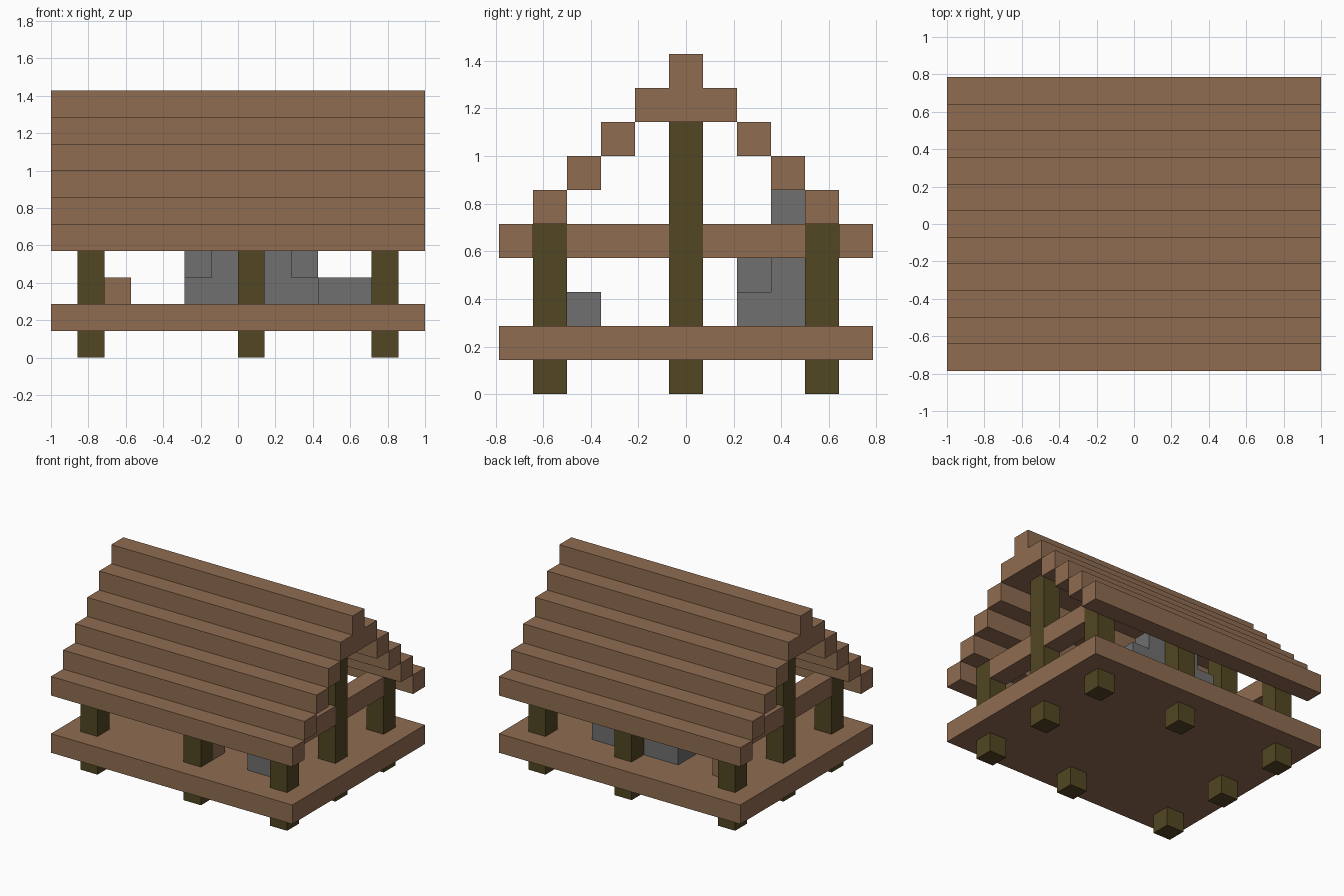
import bpy

U = 2 / 14             # one block
NX, NY = 14, 11        # footprint in blocks

cube = bpy.data.objects.get("Cube")
if cube:
    bpy.data.objects.remove(cube, do_unlink=True)


def material(name, rgb):
    m = bpy.data.materials.new(name)
    m.use_nodes = True
    m.diffuse_color = (*rgb, 1)
    bsdf = next(n for n in m.node_tree.nodes if n.type == 'BSDF_PRINCIPLED')
    bsdf.inputs["Base Color"].default_value = (*rgb, 1)
    bsdf.inputs["Roughness"].default_value = 0.9
    return m


plank = material("plank brown", (0.275, 0.15, 0.082))
log = material("dark log", (0.084, 0.061, 0.016))
stone = material("stone grey", (0.162, 0.162, 0.162))


def block(name, mat, corner, size):
    """Box given by its lowest corner and size, both in blocks."""
    mid = [c + s / 2 for c, s in zip(corner, size)]
    bpy.ops.mesh.primitive_cube_add(
        size=1, location=((mid[0] - NX / 2) * U, (mid[1] - NY / 2) * U, mid[2] * U))
    ob = bpy.context.object
    ob.name = name
    ob.scale = [s * U for s in size]
    bpy.ops.object.transform_apply(location=False, rotation=False, scale=True)
    ob.data.materials.append(mat)
    return ob


# Floor
block("floor", plank, (0, 0, 1), (NX, NY, 1))

# Posts: three along each long side, one tall post in each gable
for x in (1, 7, 12):
    for y in (1, 9):
        block("side_post", log, (x, y, 0), (1, 1, 5))
for x in (1, 12):
    block("gable_post", log, (x, 5, 0), (1, 1, 8))
    # Tie beams between the posts
    for y in (2, 6):
        block("tie_beam", plank, (x, y, 4), (1, 3, 1))

# Stepped roof, mirrored front to back
for step in range(4):
    for y in (step, NY - 1 - step):
        block("roof_step", plank, (0, y, 4 + step), (NX, 1, 1))
block("roof_crown", plank, (0, 4, 8), (NX, 3, 1))
block("roof_ridge", plank, (0, 5, 9), (NX, 1, 1))

# Stone furnace, narrowing upwards
block("furnace_base", stone, (5, 7, 2), (5, 2, 1))
block("furnace_back", stone, (5, 8, 3), (5, 1, 1))
block("furnace_front", stone, (6, 7, 3), (3, 1, 1))
block("furnace_hood", stone, (6, 8, 4), (3, 1, 1))
block("furnace_chimney", stone, (7, 8, 5), (1, 1, 1))

# Loose items on the floor
block("anvil", stone, (10, 2, 2), (2, 1, 1))
block("stool", plank, (7, 2, 2), (1, 1, 1))
block("crate", plank, (2, 8, 2), (1, 1, 1))
